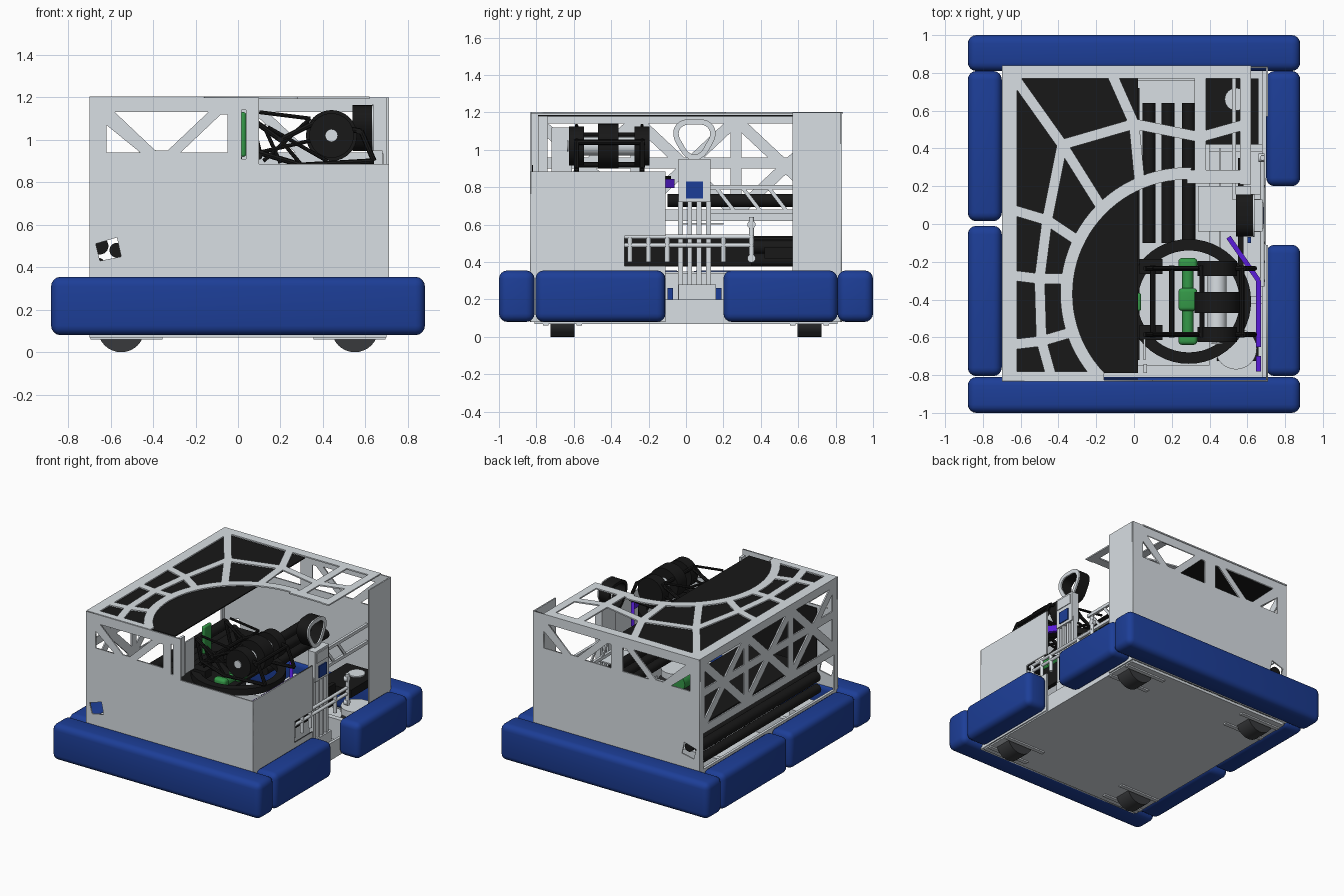
import bpy, bmesh, math
from mathutils import Vector, Matrix

if "Cube" in bpy.data.objects:
    bpy.data.objects.remove(bpy.data.objects["Cube"])


def material(name, rgb):
    m = bpy.data.materials.new(name)
    m.use_nodes = True
    m.diffuse_color = (*rgb, 1)
    m.node_tree.nodes["Principled BSDF"].inputs["Base Color"].default_value = (*rgb, 1)
    return m


GRAY = material("light gray", (.69, .735, .77))
BLUE = material("bumper blue", (.012, .048, .31))
BLACK = material("black", (.009, .009, .009))
DARK = material("wheel gray", (.04, .042, .045))
GREEN = material("green", (.035, .32, .065))
PURPLE = material("purple", (.1, .012, .7))


def finish(name, bm, mat, smooth=False):
    me = bpy.data.meshes.new(name)
    bm.to_mesh(me)
    bm.free()
    return add(name, me, mat, smooth)


def add(name, me, mat, smooth=False):
    ob = bpy.data.objects.new(name, me)
    bpy.context.collection.objects.link(ob)
    me.materials.clear()
    me.materials.append(mat)
    if smooth:
        bpy.ops.object.select_all(action='DESELECT')
        ob.select_set(True)
        bpy.context.view_layer.objects.active = ob
        bpy.ops.object.shade_smooth_by_angle(angle=math.radians(35))
    return ob


def box(name, x, y, z, mat, bevel=0):
    bm = bmesh.new()
    size = [b - a for a, b in (x, y, z)]
    mid = [(a + b) / 2 for a, b in (x, y, z)]
    bmesh.ops.create_cube(bm, size=1, matrix=Matrix.Translation(mid) @ Matrix.Diagonal((*size, 1)))
    if bevel:
        bmesh.ops.bevel(bm, geom=bm.edges[:], offset=bevel, segments=4, profile=.5, affect='EDGES')
    return finish(name, bm, mat, bevel > 0)


def rod(name, p, q, r, mat, sides=24):
    p, q = Vector(p), Vector(q)
    bm = bmesh.new()
    turn = (q - p).to_track_quat('Z', 'Y').to_matrix().to_4x4()
    bmesh.ops.create_cone(bm, cap_ends=True, segments=sides, radius1=r, radius2=r,
                          depth=(q - p).length, matrix=Matrix.Translation((p + q) / 2) @ turn)
    return finish(name, bm, mat, True)


def strut(name, p, q, width, normal, mat, thick=.01):
    """Flat bar from p to q, lying in the plane with the given normal."""
    p, q, n = Vector(p), Vector(q), Vector(normal)
    d = (q - p).normalized()
    turn = Matrix((d, n.cross(d), n)).transposed().to_4x4()
    bm = bmesh.new()
    bmesh.ops.create_cube(bm, size=1, matrix=Matrix.Translation((p + q) / 2) @ turn
                          @ Matrix.Diagonal(((q - p).length, width, thick, 1)))
    return finish(name, bm, mat)


def panel(name, loops, place, turn, mat, half=.005):
    """Sheet cut from an outline and holes."""
    cu = bpy.data.curves.new(name, 'CURVE')
    cu.dimensions, cu.fill_mode, cu.extrude = '2D', 'BOTH', half
    for loop in loops:
        s = cu.splines.new('POLY')
        s.points.add(len(loop) - 1)
        for pt, co in zip(s.points, loop):
            pt.co = (*co, 0, 1)
        s.use_cyclic_u = True
    tmp = bpy.data.objects.new(name + "_outline", cu)
    bpy.context.collection.objects.link(tmp)
    me = bpy.data.meshes.new_from_object(tmp.evaluated_get(bpy.context.evaluated_depsgraph_get()))
    bpy.data.objects.remove(tmp)
    ob = add(name, me, mat)
    ob.location, ob.rotation_euler = place, turn
    return ob


ACROSS = (math.pi / 2, 0, 0)
SIDE = (math.pi / 2, 0, math.pi / 2)

# Bumpers
for name, x, y in (("front_bumper", (-.88, .88), (-1, -.81)), ("back_bumper", (-.88, .88), (.81, 1)),
                   ("right_front_bumper", (-.88, -.7), (-.805, -.01)),
                   ("right_back_bumper", (-.88, -.7), (.015, .81)),
                   ("left_front_bumper", (.7, .88), (-.805, -.11)),
                   ("left_back_bumper", (.7, .88), (.2, .81))):
    box(name, x, y, (.08, .355), BLUE, .045)

# Chassis, wheels and their skid plates
box("base_plate", (-.7, .7), (-.81, .81), (.07, .09), GRAY)
for s in (-1, 1):
    box("side_rail", (s * .69 - .01, s * .69 + .01), (-.81, .81), (.08, .35 if s < 0 else .2), GRAY)
    box("inner_rail", (-.68, .68), (s * .4 - .02, s * .4 + .02), (.09, .25), GRAY)
    for t in (-1, 1):
        rod("wheel", (s * .55, t * .66 - .065, .11), (s * .55, t * .66 + .065, .11), .11, DARK, 32)
        rod("wheel_cap", (s * .54, t * .66, .19), (s * .54, t * .66, .24), .11, GRAY, 32)
        for e in (-.09, .09):
            box("wheel_plate", (s * .525 - .17, s * .525 + .17), (t * .66 + e - .015, t * .66 + e + .015),
                (.06, .072), GRAY)

# Front and back panels with triangulated windows and a tilted square port
windows = [[(-.62, 1.07), (-.62, .94), (-.46, .94)],
           [(-.58, 1.13), (-.39, .95), (-.33, .95), (-.14, 1.13)],
           [(-.27, .94), (-.05, .94), (-.05, 1.12), (-.08, 1.12)]]
port = [(-.67, .51), (-.65, .43), (-.55, .45), (-.57, .54)]
slit = [(.017, .91), (.037, .91), (.037, 1.14), (.017, 1.14)]
mirrored = [[(-x, z) for x, z in w] for w in windows]
panel("front_panel", [[(-.7, .08), (.71, .08), (.71, .885), (.1, .885), (.1, 1.2), (-.7, 1.2)], port, slit]
      + windows, (0, -.83, 0), ACROSS, GRAY)
panel("back_panel", [[(-.7, .08), (.71, .08), (.71, 1.2), (-.7, 1.2)], port] + windows + mirrored,
      (0, .83, 0), ACROSS, GRAY)
box("front_liner", (-.53, .02), (-.824, -.818), (.36, .92), BLACK)

# Left side panels, the front one notched for the climber
panel("left_front_panel", [[(-.83, .08), (-.11, .08), (-.11, .38), (-.33, .38), (-.33, .54), (-.11, .54),
                            (-.11, .885), (-.83, .885)]], (.705, 0, 0), SIDE, GRAY)
box("left_back_panel", (.7, .71), (.57, .83), (.08, 1.2), GRAY)
box("front_post", (.05, .07), (-.79, -.74), (.88, 1.18), GRAY)
box("front_bracket", (.05, .06), (-.72, -.61), (.88, 1.12), GRAY)

# Right side truss
X = (1, 0, 0)
for z, w in ((1.17, .06), (.93, .06), (.65, .06)):
    strut("truss_rail", (-.695, -.83, z), (-.695, .83, z), w, X, GRAY)
for i in range(4):
    y = -.8 + i * 1.6 / 3
    strut("truss_upright", (-.695, y, .62), (-.695, y, 1.2), .06, X, GRAY)
    if i < 3:
        for a, b in ((.66, 1.16), (1.16, .66)):
            strut("truss_brace", (-.695, y, a), (-.695, y + 1.6 / 3, b), .06, X, GRAY)
for y in (-.81, .81):
    box("truss_leg", (-.7, -.69), (y - .02, y + .02), (.08, .64), GRAY)

# Top frame: edges, ring and web
Z = (0, 0, 1)
T = 1.198
for p, q, w in (((-.66, -.83), (-.66, .84), .08), ((-.7, .805), (.62, .805), .07),
                ((-.7, -.805), (-.16, -.805), .05), ((.59, .21), (.59, .84), .06),
                ((.28, .25), (.62, .25), .07), ((.35, .24), (.35, .8), .06)):
    strut("top_edge", (*p, T), (*q, T), w, Z, GRAY)
center, inner, outer = Vector((.28, -.37)), .605, .67
angles = [math.radians(88 + i * 4) for i in range(35)]
arc = lambda r, ang: [(center.x + r * math.cos(a), max(-.82, center.y + r * math.sin(a))) for a in ang]
panel("top_ring", [arc(inner, angles) + arc(outer, angles[::-1])], (0, 0, T), (0, 0, 0), GRAY)
A, B, C, D, E = (-.38, .42), (-.46, .02), (0, .53), (-.5, -.29), (-.49, -.62)
for p, q in ((A, (-.65, .8)), (A, C), (A, B), (A, (-.18, .1)), (C, (-.12, .8)), (C, (.35, .46)),
             (C, (.03, .22)), (B, (-.66, .08)), (B, (-.31, -.08)), (B, D), (D, (-.66, -.27)),
             (D, (-.36, -.29)), (D, E), (E, (-.66, -.64)), (E, (-.32, -.57)), (E, (-.44, -.8)),
             ((.35, .46), (.6, .53))):
    strut("top_web", (*p, T), (*q, T), .055, Z, GRAY)
box("top_cover", (-.66, .02), (-.79, .78), (1.178, 1.186), BLACK)

# Intake rollers, dark hopper floor and feed
for x, z, r in ((-.65, .5, .04), (-.66, .41, .035), (-.57, .48, .035)):
    rod("intake_roller", (x, -.64, z), (x, .78, z), r, BLACK)
box("hopper_floor", (-.5, .03), (-.72, .72), (.52, .535), BLACK)
rod("hopper_roller", (-.42, .58, .9), (-.42, .7, .9), .06, GREEN)
for x in (.08, .18, .29):
    rod("feed_roller", (x, -.1, .73), (x, .64, .73), .035, BLACK)
box("feed_deck", (.02, .4), (-.75, .76), (.3, .31), GRAY)
box("rear_box", (.38, .66), (.42, .77), (.42, .48), BLACK)
rod("rear_cap", (.54, .66, .48), (.54, .66, .49), .06, GRAY)
for z in (.67, .8):
    box("cross_rail", (.52, .54), (.13, .8), (z - .012, z + .012), GRAY)
for y in (.16, .3, .44):
    strut("cross_brace", (.53, y, .8), (.53, y + .1, .67), .02, X, GRAY)

# Shooter turret
bm = bmesh.new()
outline = [(.27, .81), (.33, .81), (.33, .86), (.27, .86)]
vs = [bm.verts.new((r, 0, z)) for r, z in outline]
es = [bm.edges.new((vs[i], vs[(i + 1) % 4])) for i in range(4)]
bmesh.ops.spin(bm, geom=vs + es, axis=Z, cent=(0, 0, 0), angle=2 * math.pi, steps=48, use_merge=True)
bmesh.ops.recalc_face_normals(bm, faces=bm.faces[:])
finish("turret_ring", bm, BLACK, True).location = (.29, -.41, 0)
rod("shooter_drum", (.44, -.6, 1.02), (.44, -.22, 1.02), .05, GRAY)
rod("flywheel", (.44, -.47, 1.02), (.44, -.36, 1.02), .12, BLACK, 32)
rod("flywheel_hub", (.44, -.635, 1.02), (.44, -.628, 1.02), .03, GRAY)
for y, r in ((-.61, .03), (-.4, .06), (-.21, .03)):
    box("green_roller", (.235, .335), (y - r, y + r), (.78, .87), GREEN, .02)
rod("green_core", (.285, -.62, .82), (.285, -.2, .82), .03, GREEN)
box("green_pad", (.01, .038), (-.46, -.365), (.92, 1.13), GREEN, .012)
for y in (-.585, -.235):
    rod("side_pulley", (.44, y - .04, 1.02), (.44, y + .04, 1.02), .105, BLACK, 32)
    path = [(.06, 1.1), (.2, 1.0), (.36, 1.08), (.58, 1.04), (.64, .9), (.3, .88), (.1, .94), (.06, 1.1)]
    for (x1, z1), (x2, z2) in zip(path, path[1:]):
        rod("turret_frame", (x1, y, z1), (x2, y, z2), .013, BLACK, 8)
    for a, b in (((.12, .9), (.34, 1.1)), ((.2, 1.0), (.3, .88)), ((.14, 1.06), (.42, .9)),
                 ((.1, 1.13), (.34, 1.1)), ((.1, .94), (.36, 1.0)), ((.12, 1.07), (.2, .89))):
        rod("frame_brace", (a[0], y, a[1]), (b[0], y, b[1]), .009, BLACK, 8)
    box("hood_side", (.03, .15), (y - .03, y + .05), (.82, .88), BLACK)
for x, z in ((.1, .92), (.2, 1.0), (.36, 1.08), (.57, 1.04)):
    rod("frame_crossbar", (x, -.6, z), (x, -.22, z), .014, BLACK, 8)

# Purple guard strip
guard = [(.5, -.07), (.66, -.3), (.66, -.65)]
for p, q in list(zip(guard, guard[1:])) + [((.66, -.7), (.66, -.78))]:
    d = Vector((q[0] - p[0], q[1] - p[1], 0)).normalized()
    strut("guard_strip", (*p, .82), (*q, .82), .05, d.cross(Vector(Z)), PURPLE, .026)

# Climber tower
for y in (-.03, .02, .07, .12):
    box("tower_rail", (.63, .67), (y - .013, y + .013), (.2, .75), GRAY)
box("tower_head", (.62, .68), (-.04, .13), (.72, .95), GRAY)
box("tower_inset", (.68, .686), (-.025, .115), (.86, .935), GRAY)
box("tower_badge", (.68, .688), (0, .09), (.74, .83), BLUE)
box("tower_foot", (.6, .68), (-.04, .16), (.19, .28), GRAY)
box("tower_base_plate", (.45, .46), (-.3, .4), (.09, .34), GRAY)
for y in (-.085, .175):
    box("tower_clip", (.6, .62), (y - .015, y + .015), (.2, .26), BLUE)
for z in (.49, .535):
    rod("tower_bar", (.68, -.33, z), (.68, .36, z), .012, GRAY, 12)
for y in (-.3, -.2, -.1, .2, .35):
    rod("tower_pin", (.68, y, .4), (.68, y, .64 if y > .3 else .53), .014, GRAY, 12)
for z in (.42, .6):
    rod("tower_knob", (.66, .35, z), (.69, .35, z), .022, GRAY)
box("tower_backing", (.55, .58), (-.34, .35), (.38, .54), BLACK)
box("tower_shelf", (.34, .62), (-.04, .2), (.6, .61), GRAY)

# Belt wheel on the tower
loop = lambda r: [((r + .01 * math.sin(3 * a)) * math.cos(a), (r + .01 * math.sin(3 * a)) * math.sin(a))
                  for a in (i * math.pi / 24 for i in range(48))]
panel("belt_wheel", [loop(.108), loop(.085)], (.585, .045, 1.065), SIDE, BLACK, .045)
panel("belt_wheel_face", [loop(.11), loop(.08)], (.634, .045, 1.065), SIDE, GRAY, .004)
